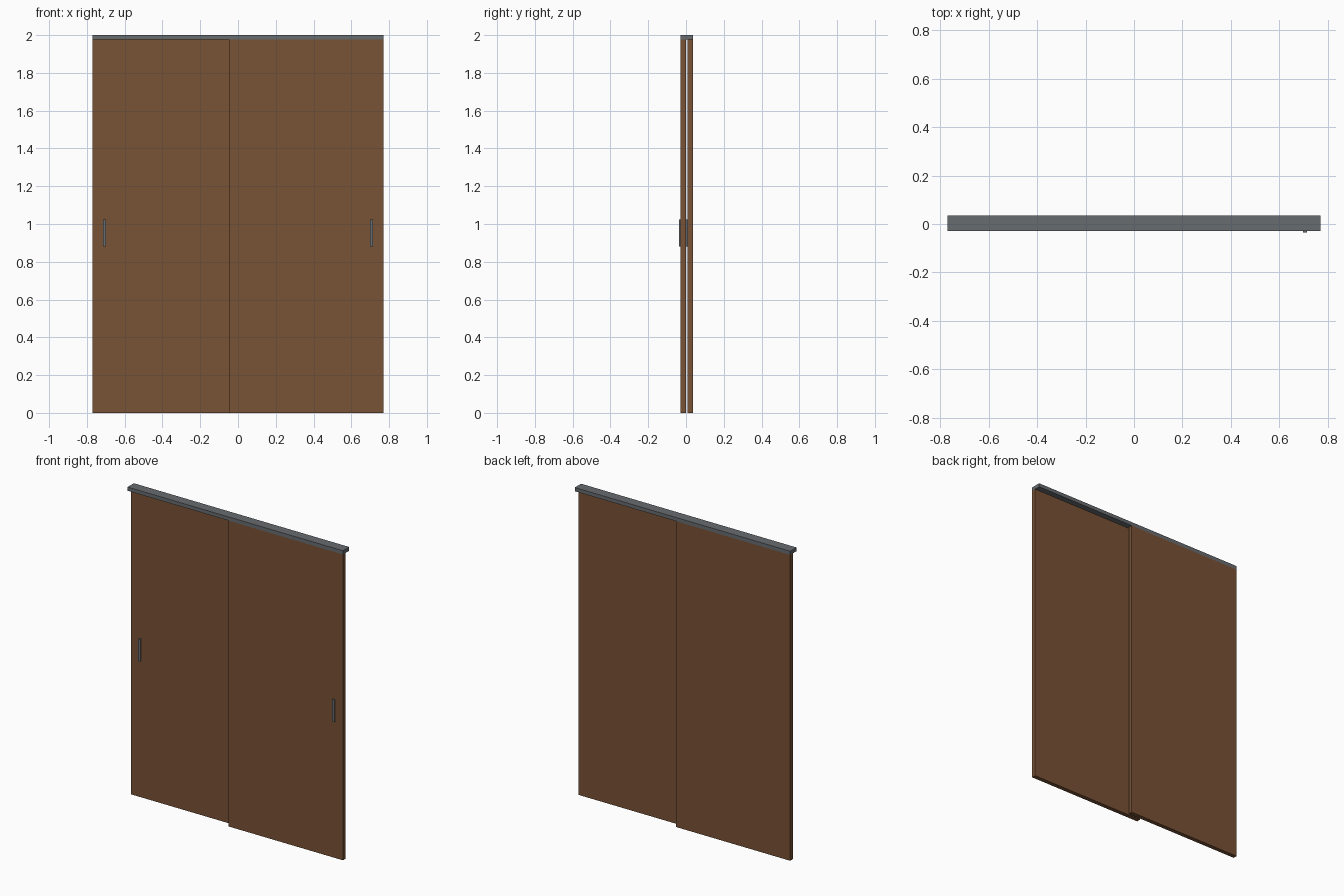
import bpy

if "Cube" in bpy.data.objects:
    bpy.data.objects.remove(bpy.data.objects["Cube"])


def material(name, rgb):
    m = bpy.data.materials.new(name)
    m.diffuse_color = (*rgb, 1.0)
    m.use_nodes = True
    m.node_tree.nodes["Principled BSDF"].inputs["Base Color"].default_value = m.diffuse_color
    return m


wood = material("brown wood", (0.19, 0.085, 0.036))
metal = material("grey metal", (0.14, 0.15, 0.16))


def box(name, lo, hi, mat):
    """Axis-aligned box between two corners."""
    bpy.ops.mesh.primitive_cube_add(size=1)
    ob = bpy.context.object
    ob.name = name
    for v in ob.data.vertices:
        v.co = [l if c < 0 else h for c, l, h in zip(v.co, lo, hi)]
    ob.data.materials.append(mat)
    return ob


HALF_W, OVERLAP = 0.77, 0.048
FRONT, BACK = -0.028, 0.036      # depth range of the rail
THICK, RAIL_Z = 0.027, 1.976

# Top rail covering both sliding panels
box("top_rail", (-HALF_W, FRONT, RAIL_Z), (HALF_W, BACK, 2.0), metal)

# Sliding panels with a pull handle on each front face
for side, x0, x1, y0, hx in (
        ("front", -OVERLAP, HALF_W, FRONT, 0.706),
        ("rear", -HALF_W, OVERLAP, BACK - THICK, -0.706)):
    box(side + "_panel", (x0, y0, 0), (x1, y0 + THICK, RAIL_Z), wood)
    box(side + "_handle", (hx - 0.008, y0 - 0.008, 0.88),
        (hx + 0.008, y0, 1.024), metal)
